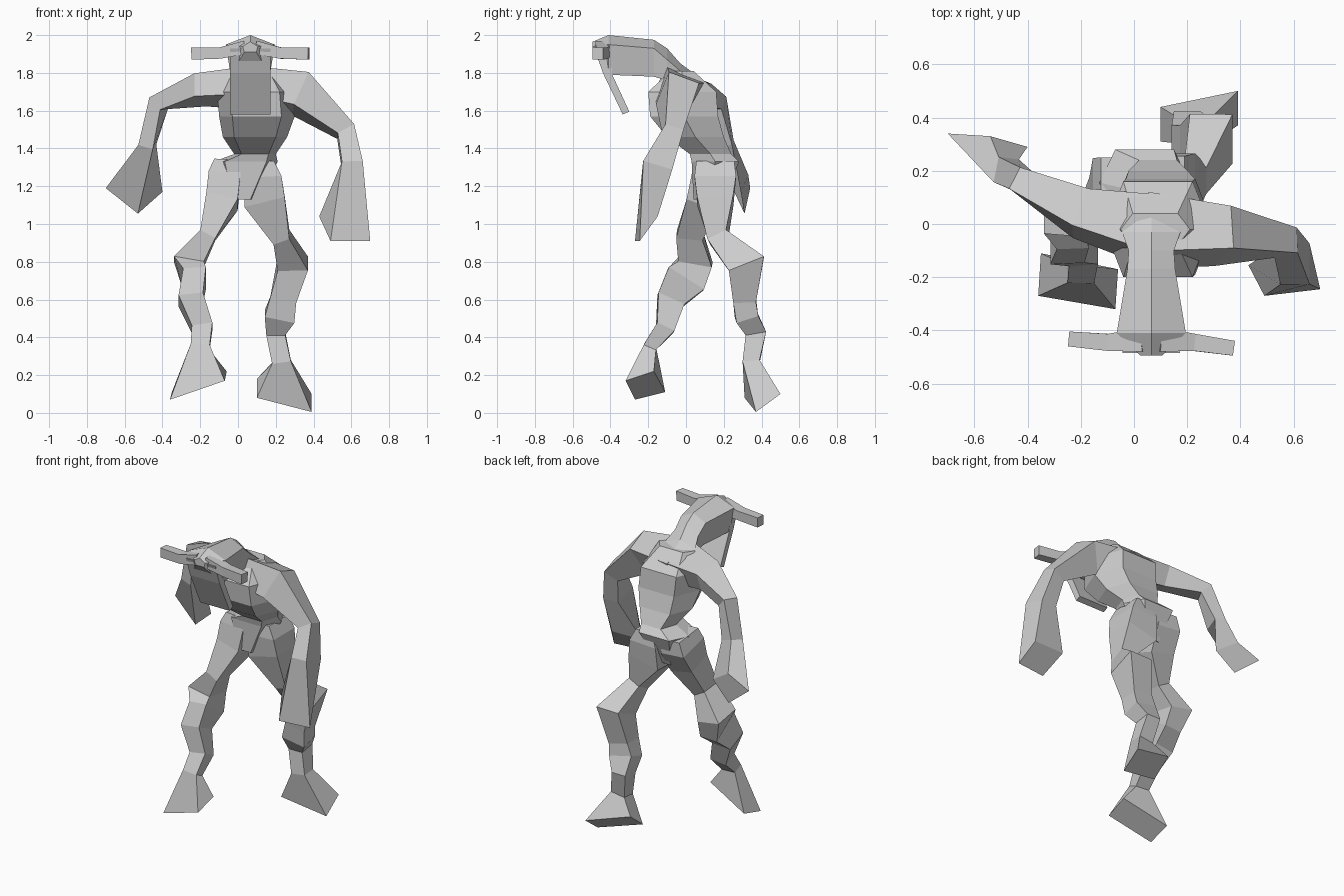
import bpy
import bmesh
from mathutils import Vector

cube = bpy.data.objects.get("Cube")
if cube:
    bpy.data.objects.remove(cube, do_unlink=True)

clay = bpy.data.materials.new("clay grey")
clay.use_nodes = True
clay.diffuse_color = (0.6, 0.6, 0.6, 1)
clay.node_tree.nodes["Principled BSDF"].inputs["Base Color"].default_value = (0.6, 0.6, 0.6, 1)

SQUARE = [(-1, -1), (1, -1), (1, 1), (-1, 1)]
HEXAGON = [(-1, 0), (-.65, -1), (.65, -1), (1, 0), (.65, 1), (-.65, 1)]


def skin(name, rings):
    """Join rings of points with flat faces and close both ends."""
    bm = bmesh.new()
    loops = [[bm.verts.new(p) for p in ring] for ring in rings]
    count = len(loops[0])
    for low, high in zip(loops, loops[1:]):
        for i in range(count):
            j = (i + 1) % count
            bm.faces.new((low[i], low[j], high[j], high[i]))
    bm.faces.new(loops[0])
    bm.faces.new(loops[-1])
    bmesh.ops.recalc_face_normals(bm, faces=bm.faces)
    mesh = bpy.data.meshes.new(name)
    bm.to_mesh(mesh)
    bm.free()
    mesh.materials.append(clay)
    obj = bpy.data.objects.new(name, mesh)
    bpy.context.scene.collection.objects.link(obj)


def matched(corners, previous):
    """Reorder the corners so they follow the previous ring without twisting."""
    corners = [Vector(c) for c in corners]
    orders = [order[k:] + order[:k]
              for order in (corners, corners[::-1]) for k in range(len(corners))]
    return min(orders, key=lambda o: sum((a - b).length_squared for a, b in zip(o, previous)))


def limb(name, stations, across, end=None):
    """Sweep a square along stations of x, y, z, half width, half depth."""
    centres = [Vector(s[:3]) for s in stations]
    path = list(centres)
    if end:
        path.append(sum((Vector(c) for c in end), Vector()) / len(end))
    rings = []
    for i, (centre, station) in enumerate(zip(centres, stations)):
        before = (centre - path[i - 1]).normalized() if i else Vector()
        after = (path[i + 1] - centre).normalized() if i + 1 < len(path) else Vector()
        along = (before + after).normalized()
        u = Vector(across)
        u = (u - along * u.dot(along)).normalized()
        v = along.cross(u)
        rings.append([centre + u * a * station[3] + v * b * station[4] for a, b in SQUARE])
    if end:
        rings.append(matched(end, rings[-1]))
    skin(name, rings)


SIDEWAYS, FORWARD, SLOPING = (1, 0, 0), (0, 1, 0), (0, 1, -.4)

# Torso of level rings from neck base through waist and hips to crotch
skin("torso", [
    [(x + a * wide, y + b * deep, z) for a, b in HEXAGON]
    for x, y, z, wide, deep in [
        (.08, -.02, 1.81, .13, .06),
        (.09, -.02, 1.7, .2, .18),
        (.1, -.01, 1.57, .2, .18),
        (.09, .05, 1.46, .17, .15),
        (.09, .13, 1.37, .11, .11),
        (.04, .155, 1.33, .17, .125),
        (.02, .12, 1.13, .07, .08),
    ]])

# Legs, each ending in a flared foot with a tilted sole
limb("left_leg", [
    (.13, .155, 1.33, .06, .1),
    (.135, .155, 1.25, .095, .11),
    (.14, .155, 1.12, .11, .095),
    (.23, .17, .93, .045, .055),
    (.29, .32, .79, .08, .1),
    (.24, .31, .6, .07, .06),
    (.22, .32, .51, .08, .06),
    (.2, .37, .42, .05, .055),
    (.23, .345, .27, .05, .045),
], SIDEWAYS, end=[(.1, .31, .08), (.39, .37, .005), (.39, .5, .1), (.1, .44, .18)])

limb("right_leg", [
    (-.065, .15, 1.33, .06, .1),
    (-.07, .14, 1.25, .085, .11),
    (-.085, .09, 1.12, .085, .085),
    (-.16, .02, .94, .045, .07),
    (-.26, .05, .8, .08, .09),
    (-.23, .0, .71, .06, .11),
    (-.25, -.08, .6, .065, .075),
    (-.19, -.11, .45, .055, .05),
    (-.2, -.19, .35, .05, .035),
], SIDEWAYS, end=[(-.36, -.27, .07), (-.07, -.32, .17), (-.06, -.17, .22), (-.35, -.11, .11)])

# Arms meeting at the sloping shoulders, each ending in a flared blunt hand
limb("left_arm", [
    (.04, -.02, 1.72, .12, .08),
    (.33, -.045, 1.69, .085, .1),
    (.57, -.07, 1.49, .05, .05),
    (.605, -.15, 1.31, .08, .055),
], SLOPING, end=[(.43, -.155, 1.04), (.49, -.27, .91), (.7, -.245, .91), (.65, -.15, 1.04)])

limb("right_arm", [
    (.1, -.03, 1.72, .12, .08),
    (-.2, .04, 1.71, .08, .065),
    (-.42, .16, 1.64, .045, .045),
    (-.48, .2, 1.42, .05, .04),
], SLOPING, end=[(-.7, .34, 1.19), (-.53, .31, 1.055), (-.4, .29, 1.17), (-.54, .33, 1.26)])

# Neck and ridged head: y, half width, ridge, brow and underside heights
MIDDLE = .065
head_rings = []
for y, wide, ridge, brow, under in [
    (.08, .15, 1.77, 1.74, 1.68),
    (-.03, .11, 1.85, 1.81, 1.72),
    (-.1, .085, 1.93, 1.87, 1.76),
    (-.17, .09, 1.975, 1.93, 1.78),
    (-.41, .13, 2.0, 1.95, 1.79),
    (-.495, .04, 1.965, 1.94, 1.91),
]:
    head_rings.append([(MIDDLE, y, ridge)] + [
        (MIDDLE + side * wide, y, z)
        for side, z in ((1, brow), (.8, under), (-.8, under), (-1, brow))])
skin("head", head_rings)

# Long flat face hanging below the brow
skin("face_plate", [
    [(MIDDLE + side * .108, y, z) for side, y, z in
     ((-1, front, height), (1, front, height), (1, back, rear), (-1, back, rear))]
    for front, height, back, rear in ((-.485, 1.93, -.4, 1.93),
                                      (-.44, 1.8, -.39, 1.79),
                                      (-.335, 1.58, -.3, 1.595))])

# Horns flaring from the sides of the brow
for name, side, tip_y in (("left_horn", 1, -.467), ("right_horn", -1, -.432)):
    limb(name, [
        (MIDDLE + side * .03, -.435, 1.935, .045, .035),
        (MIDDLE + side * .16, -.445, 1.905, .032, .03),
        (MIDDLE + side * .31, tip_y, 1.902, .028, .032),
    ], FORWARD)
